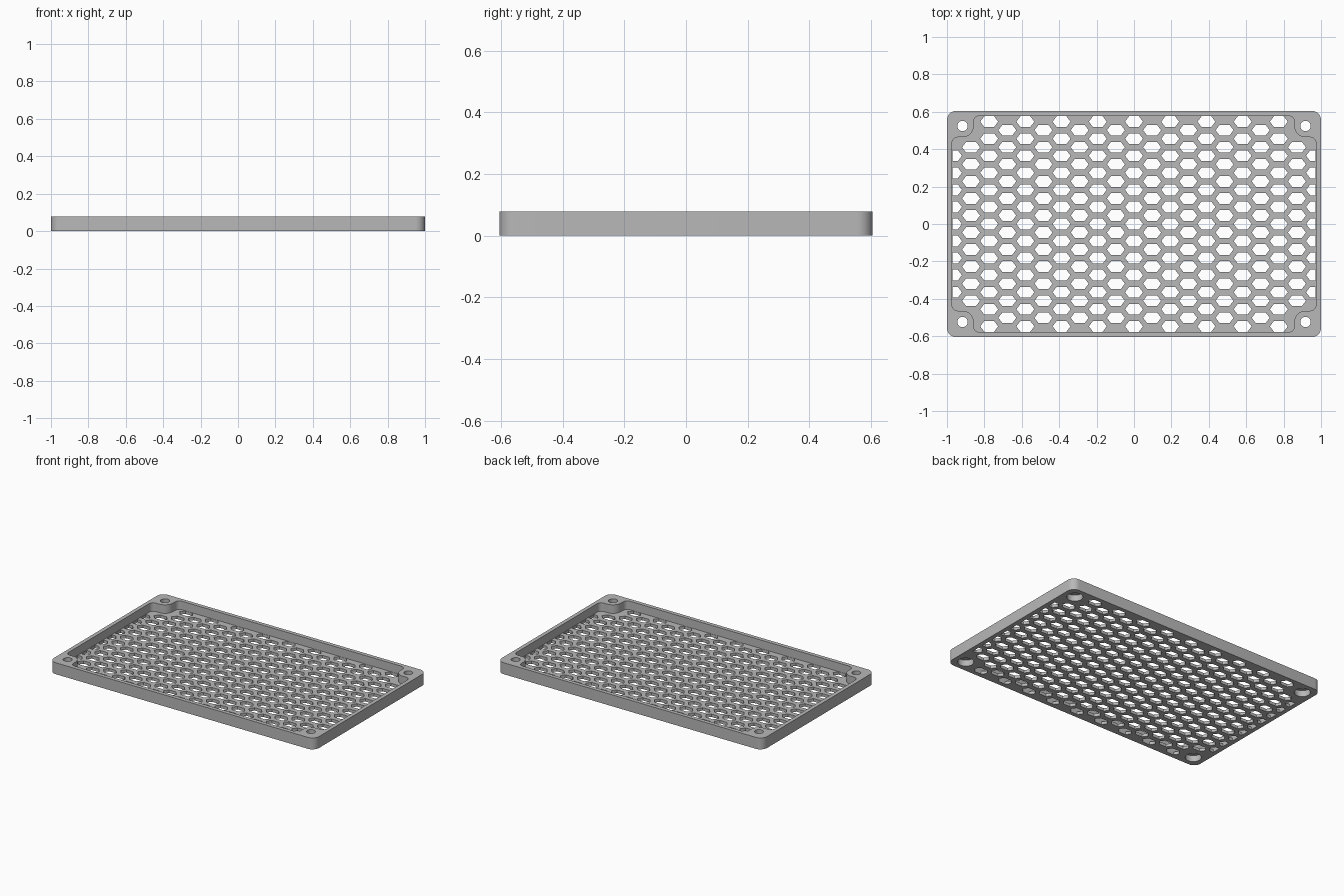
import bpy, bmesh
from math import sin, cos, pi, radians

if "Cube" in bpy.data.objects:
    bpy.data.objects.remove(bpy.data.objects["Cube"], do_unlink=True)

HX, HY, H = 1.0, 0.605, 0.078        # outer half sizes and height
PX, PY, FLOOR = 0.973, 0.578, 0.02   # pocket half sizes and floor thickness
SX, SY, BOSS = 0.917, 0.524, 0.06    # screw position and boss radius
FIL = 0.03

grey = bpy.data.materials.new("plain grey")
grey.use_nodes = True
colour = (0.48, 0.48, 0.48, 1)
grey.diffuse_color = colour
grey.node_tree.nodes["Principled BSDF"].inputs["Base Color"].default_value = colour


def arc(cx, cy, r, a0, a1, n=8):
    return [(cx + r * cos(radians(a0 + (a1 - a0) * i / n)),
             cy + r * sin(radians(a0 + (a1 - a0) * i / n))) for i in range(n + 1)]


def four_way(quarter):
    """Mirror a first-quadrant outline into a closed loop."""
    loop = []
    for sx, sy in ((1, 1), (-1, 1), (-1, -1), (1, -1)):
        pts = quarter if sx * sy > 0 else quarter[::-1]
        loop += [(sx * x, sy * y) for x, y in pts]
    return loop


def prisms(name, outlines, z0, z1):
    """One object holding an upright prism for each outline."""
    bm = bmesh.new()
    for pts in outlines:
        low = [bm.verts.new((x, y, z0)) for x, y in pts]
        high = [bm.verts.new((x, y, z1)) for x, y in pts]
        bm.faces.new(low[::-1])
        bm.faces.new(high)
        for i in range(len(pts)):
            j = (i + 1) % len(pts)
            bm.faces.new((low[i], low[j], high[j], high[i]))
    mesh = bpy.data.meshes.new(name)
    bm.to_mesh(mesh)
    bm.free()
    mesh.materials.append(grey)
    obj = bpy.data.objects.new(name, mesh)
    bpy.context.collection.objects.link(obj)
    return obj


def cut(target, cutter):
    mod = target.modifiers.new("cut", "BOOLEAN")
    mod.operation, mod.solver, mod.object = "DIFFERENCE", "EXACT", cutter
    bpy.context.view_layer.objects.active = target
    bpy.ops.object.modifier_apply(modifier=mod.name)
    bpy.data.objects.remove(cutter, do_unlink=True)


# Rounded tray block
tray = prisms("vent_tray", [four_way(arc(HX - 0.05, HY - 0.05, 0.05, 0, 90))], 0, H)

# Pocket that leaves a rim and four rounded screw bosses
pocket = (arc(PX - FIL, SY - BOSS - FIL, FIL, 0, 90)
          + arc(SX, SY, BOSS, 270, 180)
          + arc(SX - BOSS - FIL, PY - FIL, FIL, 0, 90))
cut(tray, prisms("pocket_cutter", [four_way(pocket)], FLOOR, H + 0.1))

# Staggered stretched hexagon vents, trimmed at the side walls
DX, DY = 0.0968, 0.0912
vents = []
for col in range(-10, 11):
    odd = col % 2
    for row in range(-6, 7 - odd):
        x, y = col * DX, (row + odd / 2) * DY
        if abs(col) > 8 and abs(y) > 0.43:
            continue
        shape = [(0.048, 0), (0.026, 0.029), (-0.026, 0.029),
                 (-0.048, 0), (-0.026, -0.029), (0.026, -0.029)]
        vents.append([(max(-0.97, min(0.97, x + u)), y + v) for u, v in shape])
cut(tray, prisms("vent_cutter", vents, -0.1, FLOOR + 0.01))

# Screw holes with wider recesses underneath
for label, r, z0, z1 in (("screw_cutter", 0.028, -0.1, H + 0.1),
                         ("recess_cutter", 0.05, -0.1, 0.042)):
    rings = [arc(sx * SX, sy * SY, r, 0, 360, 32)[:-1]
             for sx in (-1, 1) for sy in (-1, 1)]
    cut(tray, prisms(label, rings, z0, z1))

# Smooth the round corners, keep the edges sharp
bpy.ops.object.select_all(action="DESELECT")
tray.select_set(True)
bpy.context.view_layer.objects.active = tray
bpy.ops.object.shade_smooth_by_angle(angle=radians(30))
